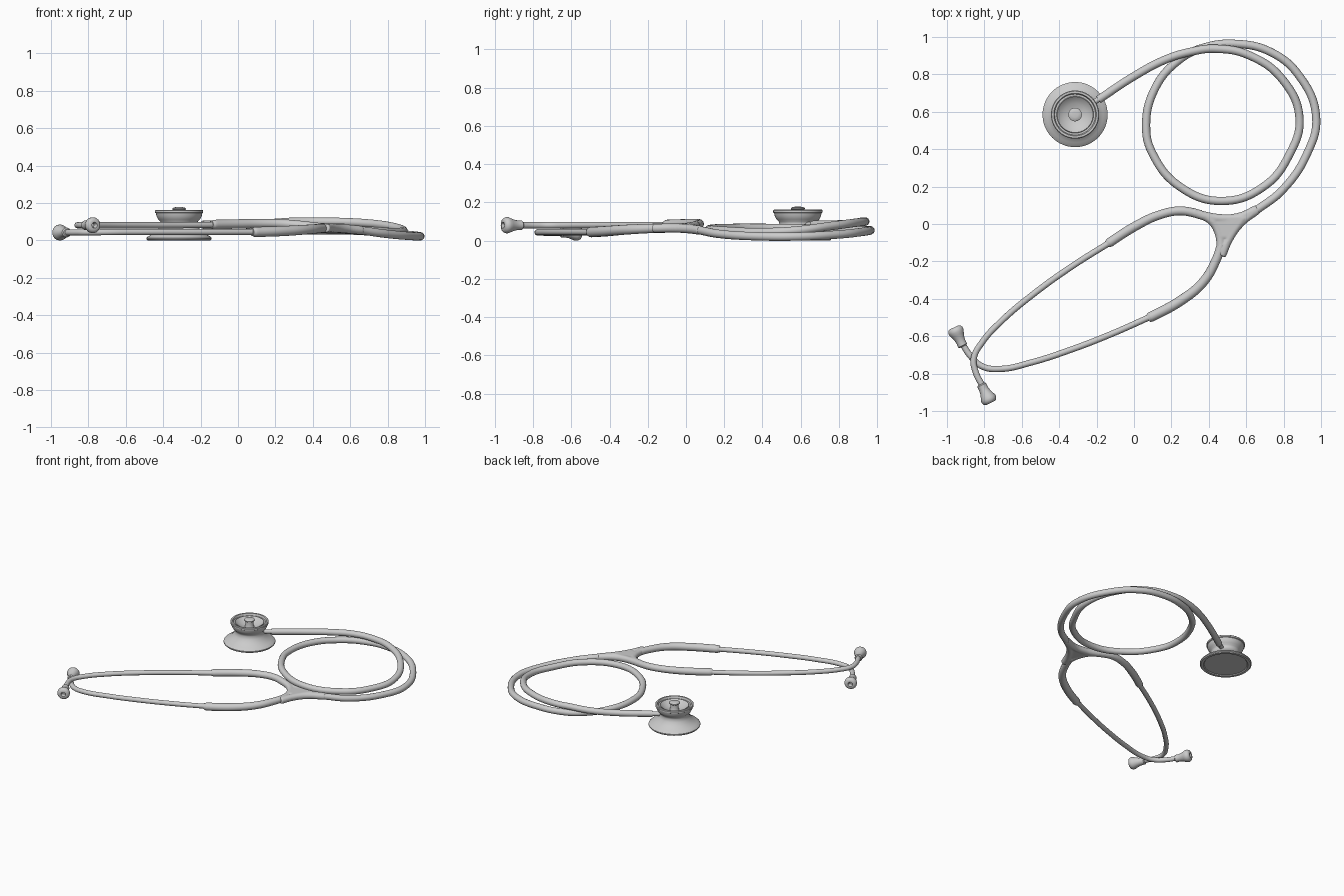
import bpy, bmesh, math
from mathutils import Vector

if "Cube" in bpy.data.objects:
    bpy.data.objects.remove(bpy.data.objects["Cube"])


def tube(name, pts, r, radii=None, res=8):
    """Smooth round tube through the points, as a mesh."""
    cu = bpy.data.curves.new(name, 'CURVE')
    cu.dimensions = '3D'
    cu.bevel_depth = r
    cu.bevel_resolution = 6
    cu.resolution_u = res
    cu.use_fill_caps = True
    sp = cu.splines.new('BEZIER')
    sp.bezier_points.add(len(pts) - 1)
    for i, (bp, p) in enumerate(zip(sp.bezier_points, pts)):
        bp.co = p
        bp.handle_left_type = bp.handle_right_type = 'AUTO'
        bp.radius = radii[i] if radii else 1
    ob = bpy.data.objects.new(name, cu)
    bpy.context.collection.objects.link(ob)
    select(ob)
    bpy.ops.object.convert(target='MESH')
    ob = bpy.context.object
    ob.name = name
    bpy.ops.object.shade_smooth_by_angle(angle=math.radians(40))
    return ob


def select(*obs):
    bpy.ops.object.select_all(action='DESELECT')
    for o in obs:
        o.select_set(True)
    bpy.context.view_layer.objects.active = obs[0]


def lathe(name, prof, loc, axis=(0, 0, 1), n=64):
    """Turned part: (radius, height) profile spun about the axis."""
    bm = bmesh.new()
    vs = [bm.verts.new((r, 0, z)) for r, z in prof]
    es = [bm.edges.new(p) for p in zip(vs, vs[1:])]
    bmesh.ops.spin(bm, geom=vs + es, cent=(0, 0, 0), axis=(0, 0, 1),
                   angle=2 * math.pi, steps=n, use_duplicate=False)
    bmesh.ops.remove_doubles(bm, verts=bm.verts, dist=1e-5)
    bmesh.ops.recalc_face_normals(bm, faces=bm.faces)
    me = bpy.data.meshes.new(name)
    bm.to_mesh(me)
    bm.free()
    ob = bpy.data.objects.new(name, me)
    ob.location = loc
    ob.rotation_euler = Vector(axis).to_track_quat('Z', 'Y').to_euler()
    bpy.context.collection.objects.link(ob)
    select(ob)
    bpy.ops.object.shade_smooth_by_angle(angle=math.radians(40))
    return ob


# chest piece: diaphragm, waist, bell bowl and centre knob
lathe("chest_piece", [
    (0, .006), (.145, .006), (.15, 0), (.168, 0), (.174, .006), (.174, .013),
    (.166, .021), (.15, .029), (.125, .046), (.105, .068), (.097, .088),
    (.1, .1), (.112, .112), (.121, .13), (.124, .145), (.129, .148),
    (.129, .159), (.125, .163), (.114, .163), (.111, .158), (.109, .148),
    (.099, .148), (.096, .153), (.092, .148), (.06, .128), (.032, .12),
    (.028, .13), (.028, .16), (.036, .165), (.036, .171), (.028, .176),
    (.015, .178), (0, .178)], (-.315, .585, 0))
tube("chest_stem", [(-.3, .595, .082), (-.15, .692, .083)], .015)

# long coiled tube from the chest piece to the junction
tube("main_tube", [
    (-.19, .665, .083), (0, .79, .085), (.17, .88, .092), (.3, .92, .1),
    (.43, .937, .1), (.62, .9, .096), (.8, .765, .078), (.885, .56, .052),
    (.83, .37, .045), (.7, .205, .052), (.47, .123, .06), (.245, .2, .066),
    (.1, .375, .067), (.065, .51, .066), (.11, .72, .062), (.245, .88, .055),
    (.38, .945, .054), (.545, .963, .054), (.73, .92, .046), (.885, .79, .032),
    (.974, .57, .022), (.925, .375, .023), (.79, .178, .035),
    (.65, .07, .055)], .022, res=10)

# soft sleeves leading into the junction
tube("upper_sleeve", [
    (-.143, -.108, .085), (-.13, -.099, .085), (.01, -.01, .088),
    (.14, .05, .09), (.25, .07, .088), (.36, .05, .078)], .025,
    [.8, 1, 1, .95, .95, .95])
tube("lower_sleeve", [
    (.075, -.505, .045), (.09, -.497, .045), (.245, -.413, .05),
    (.37, -.31, .058), (.44, -.19, .064), (.468, -.11, .066)], .027,
    [.8, 1, 1, .95, .9, .9])

# webbed junction: three fillet tubes and a filling slab fused together
parts = [
    tube("y_junction", [(.31, .064, .084), (.38, .043, .075), (.47, .029, .068),
                        (.56, .036, .062), (.66, .08, .054)], .024),
    tube("web_right", [(.66, .076, .054), (.575, .012, .062),
                       (.512, -.07, .066), (.468, -.17, .065)], .024),
    tube("web_left", [(.32, .06, .083), (.41, .022, .073),
                      (.455, -.05, .067), (.466, -.15, .066)], .024)]
bm = bmesh.new()
outline = [(.4, .035), (.47, .04), (.57, .04), (.59, .03), (.515, -.075), (.455, -.07)]
face = bm.faces.new([bm.verts.new((x, y, .047)) for x, y in outline])
ext = bmesh.ops.extrude_face_region(bm, geom=[face])["geom"]
bmesh.ops.translate(bm, vec=(0, 0, .042),
                    verts=[g for g in ext if isinstance(g, bmesh.types.BMVert)])
bmesh.ops.recalc_face_normals(bm, faces=bm.faces)
me = bpy.data.meshes.new("web_slab")
bm.to_mesh(me)
bm.free()
slab = bpy.data.objects.new("web_slab", me)
bpy.context.collection.objects.link(slab)
select(*parts, slab)
bpy.ops.object.join()
junction = bpy.context.object
rem = junction.modifiers.new("fuse", 'REMESH')
rem.mode = 'VOXEL'
rem.voxel_size = .005
rem.use_smooth_shade = True
sm = junction.modifiers.new("soften", 'SMOOTH')
sm.iterations = 8

# metal ear tubes
tube("upper_ear_tube", [
    (-.11, -.087, .083), (-.34, -.232, .081), (-.555, -.388, .081),
    (-.715, -.525, .081), (-.81, -.63, .081), (-.857, -.72, .081),
    (-.847, -.79, .081), (-.805, -.875, .081)], .0165)
tube("lower_ear_tube", [
    (.11, -.486, .045), (-.13, -.592, .045), (-.34, -.673, .045),
    (-.555, -.742, .045), (-.715, -.775, .044), (-.81, -.762, .043),
    (-.875, -.705, .042), (-.918, -.64, .042)], .0165)

# ear tips: collar, flared body, rounded end with a hole
tip = [(0, 0), (.02, 0), (.026, .006), (.025, .025), (.028, .045), (.036, .068),
       (.042, .083), (.042, .096), (.036, .108), (.026, .113), (.016, .113),
       (.013, .108), (.012, .08), (0, .08)]
lathe("upper_ear_tip", tip, (-.817, -.856, .081), (.45, -.9, 0), 32)
lathe("lower_ear_tip", tip, (-.914, -.655, .042), (-.42, .9, 0), 32)
